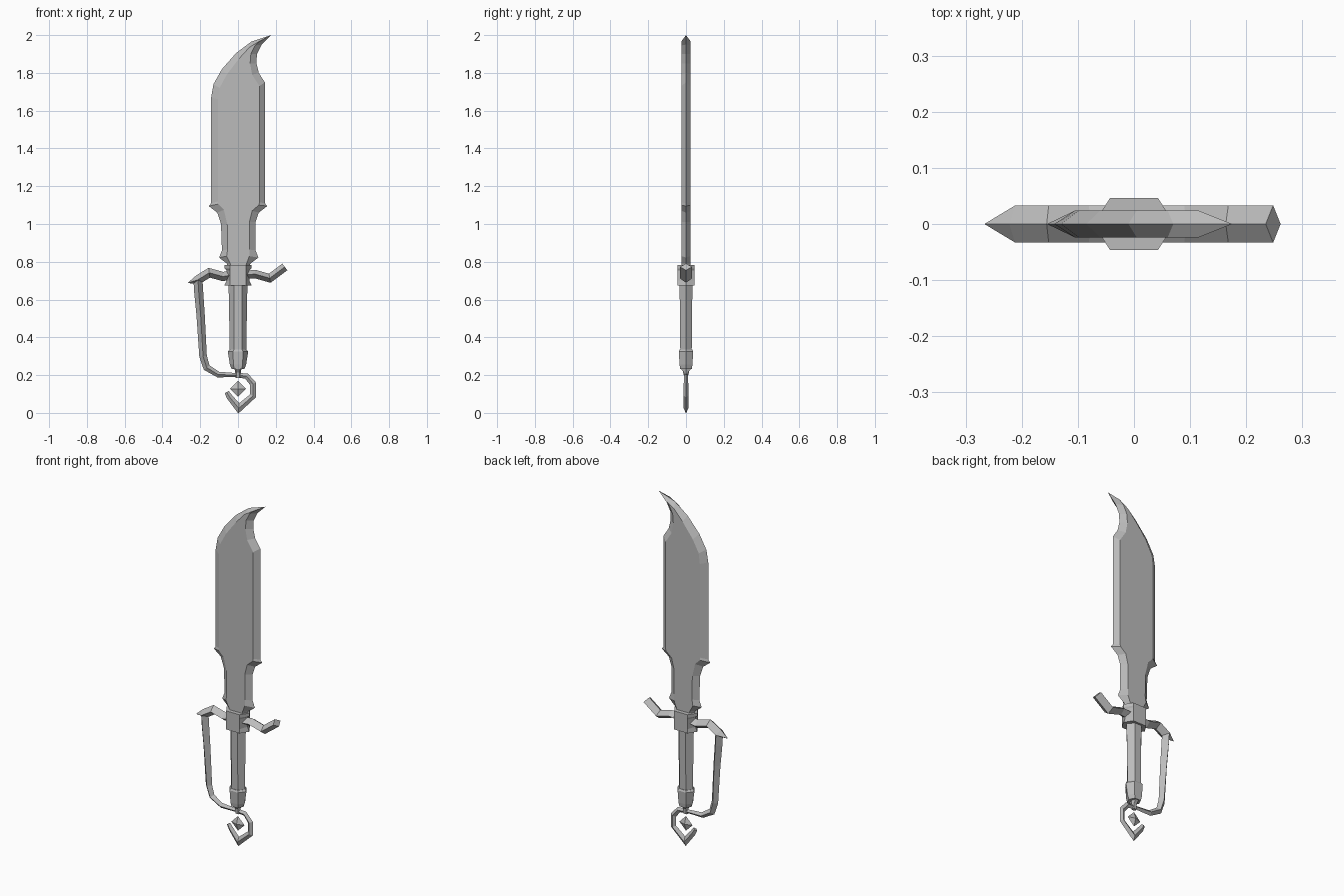
import bpy, bmesh
from mathutils import Vector

steel = bpy.data.materials.new("grey steel")
steel.diffuse_color = (0.5, 0.5, 0.5, 1)


def make(name, rings, close_caps=True):
    """Skin a list of equally long point rings into a closed object."""
    bm = bmesh.new()
    loops = [[bm.verts.new(p) for p in r] for r in rings]
    n = len(loops[0])
    for a, b in zip(loops, loops[1:]):
        for i in range(n):
            j = (i + 1) % n
            bm.faces.new((a[i], a[j], b[j], b[i]))
    if close_caps:
        bm.faces.new(loops[0])
        bm.faces.new(loops[-1])
    bmesh.ops.remove_doubles(bm, verts=bm.verts, dist=0.0002)
    bmesh.ops.recalc_face_normals(bm, faces=bm.faces)
    me = bpy.data.meshes.new(name)
    bm.to_mesh(me)
    bm.free()
    me.materials.append(steel)
    ob = bpy.data.objects.new(name, me)
    bpy.context.collection.objects.link(ob)
    return ob


def sweep(name, path):
    """Diamond bar along (x, z, half width, half depth) points, mitred at bends."""
    pts = [Vector((p[0], p[1])) for p in path]
    rings = []
    for i, (x, z, w, d) in enumerate(path):
        t1 = (pts[i] - pts[max(i - 1, 0)]) if i else pts[1] - pts[0]
        t2 = (pts[i + 1] - pts[i]) if i < len(pts) - 1 else t1
        t1, t2 = t1.normalized(), t2.normalized()
        t = (t1 + t2).normalized()
        k = w / max(t.dot(t1), 0.6)
        nx, nz = -t.y * k, t.x * k
        rings.append([(x + nx, 0, z + nz), (x, d, z), (x - nx, 0, z - nz), (x, -d, z)])
    return make(name, rings)


def hex_column(name, levels):
    """Six-sided column from (z, side x, face half width, half depth) levels."""
    return make(name, [[(s, 0, z), (f, d, z), (-f, d, z), (-s, 0, z), (-f, -d, z), (f, -d, z)]
                       for z, s, f, d in levels])


# Blade: sharp outline paired with the inner line where the bevel meets the flat
blade = [  # outer x, z, inner x, z
    (-.055, .77, -.035, .77), (-.058, .79, -.04, .79), (-.10, .822, -.06, .83),
    (-.085, .86, -.055, .865), (-.09, 1.0, -.057, 1.0), (-.11, 1.06, -.075, 1.075),
    (-.155, 1.095, -.105, 1.105), (-.142, 1.11, -.105, 1.12), (-.142, 1.67, -.105, 1.66),
    (-.13, 1.74, -.098, 1.72), (-.085, 1.82, -.06, 1.79), (-.01, 1.905, .005, 1.875),
    (.07, 1.965, .06, 1.935), (.175, 2.0, .115, 1.968),
    (.125, 1.95, .09, 1.945), (.10, 1.90, .068, 1.90), (.098, 1.85, .064, 1.85),
    (.11, 1.80, .075, 1.79), (.142, 1.75, .114, 1.73), (.142, 1.11, .114, 1.115),
    (.155, 1.095, .11, 1.10), (.11, 1.06, .075, 1.07), (.093, 1.01, .06, 1.01),
    (.093, .86, .06, .865), (.108, .822, .06, .83), (.065, .79, .045, .79),
    (.06, .77, .04, .77)]
T = 0.024
make("blade", [[(b[2], -T, b[3]) for b in blade],
               [(b[0], 0, b[1]) for b in blade],
               [(b[2], T, b[3]) for b in blade]])

# Guard block with a slight waist at its sides
hex_column("guard_block", [(.675, .072, .043, .046), (.70, .06, .043, .046),
                           (.755, .06, .043, .046), (.765, .072, .043, .046),
                           (.782, .072, .043, .046)])

# Crossguard arms
sweep("right_guard_arm", [(.03, .73, .022, .033), (.09, .735, .022, .033),
                          (.168, .713, .022, .033), (.248, .773, .022, .033)])
sweep("left_guard_arm", [(-.03, .73, .024, .033), (-.08, .722, .024, .033),
                         (-.152, .742, .024, .033), (-.212, .705, .024, .033),
                         (-.265, .688, .001, .001)])

# Knuckle bow from the left arm down to the pommel
sweep("knuckle_bow", [(-.212, .705, .024, .03), (-.208, .64, .024, .03), (-.198, .52, .022, .027),
                      (-.185, .30, .02, .02), (-.166, .24, .018, .018),
                      (-.105, .203, .015, .014), (0, .2, .01, .01)])

# Grip, pommel collar and neck
hex_column("grip", [(.30, .043, .02, .03), (.69, .05, .021, .034)])
hex_column("pommel_collar", [(.232, .034, .02, .031), (.255, .043, .024, .034),
                             (.325, .054, .027, .038), (.335, .046, .022, .033)])
hex_column("pommel_neck", [(.185, .014, .008, .009), (.215, .016, .009, .012),
                           (.235, .018, .01, .028)])

# Open hook under the pommel
sweep("pommel_hook", [(-.01, .2, .012, .009), (.045, .195, .014, .011), (.079, .155, .016, .012),
                      (.079, .09, .016, .012), (.004, .024, .019, .012),
                      (-.045, .085, .016, .011), (-.06, .11, .012, .009)])

# Floating gem inside the hook
R = 0.042
make("gem", [[(0, -.014, .127)] * 4,
             [(R, 0, .127), (0, 0, .127 + R), (-R, 0, .127), (0, 0, .127 - R)],
             [(0, .014, .127)] * 4], close_caps=False)
